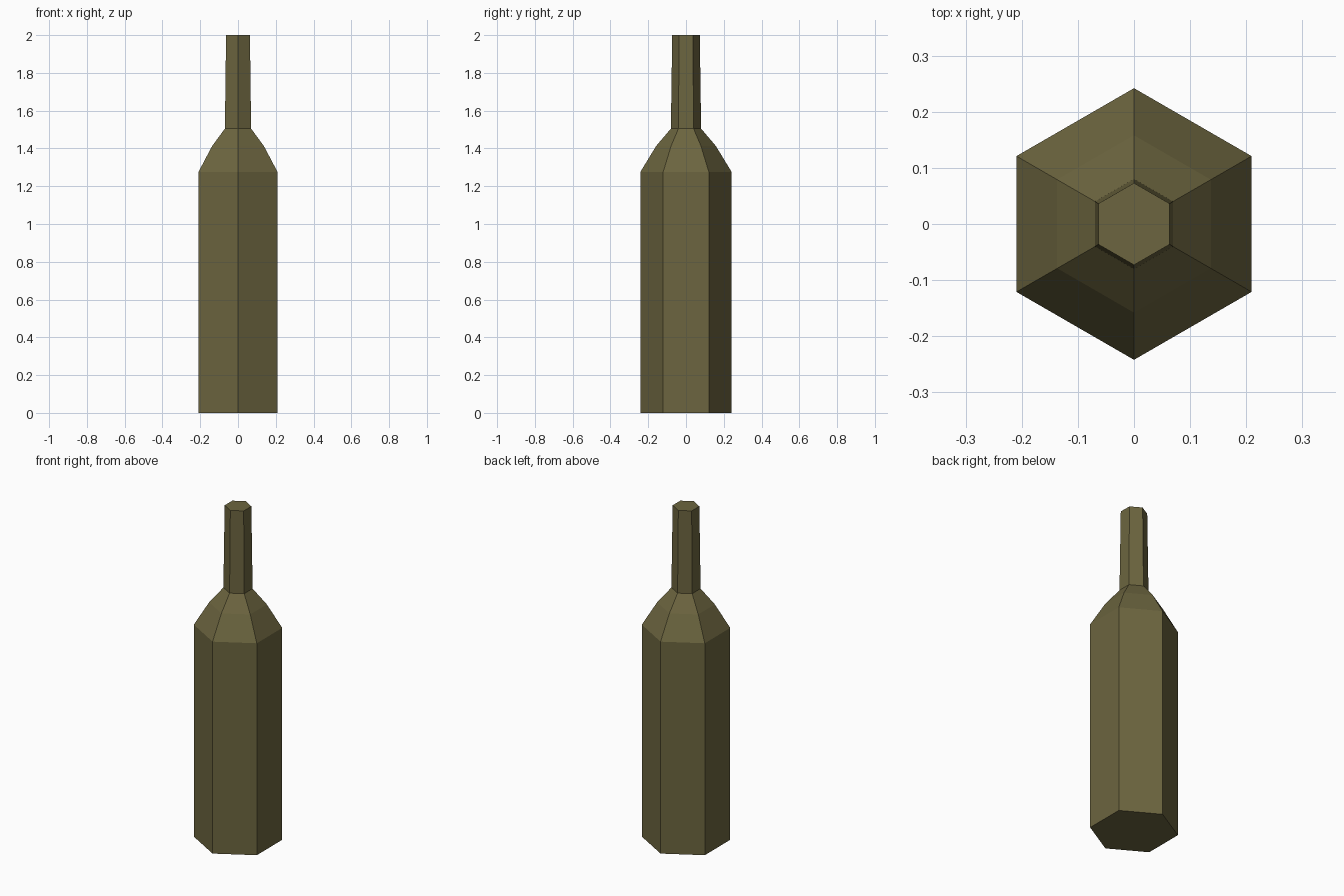
import bpy, bmesh
from math import cos, sin, pi

if "Cube" in bpy.data.objects:
    bpy.data.objects.remove(bpy.data.objects["Cube"])

SIDES = 6
# Bottle profile: (radius, height) from base to mouth
PROFILE = [(0.242, 0.0), (0.242, 1.275), (0.158, 1.413), (0.08, 1.505), (0.073, 2.0)]


def lathe(name, profile, sides):
    """Closed faceted solid of stacked rings, one corner pointing along y."""
    bm = bmesh.new()
    rings = []
    for r, z in profile:
        angles = [pi / 2 + 2 * pi * i / sides for i in range(sides)]
        rings.append([bm.verts.new((r * cos(a), r * sin(a), z)) for a in angles])
    for low, high in zip(rings, rings[1:]):
        for i in range(sides):
            j = (i + 1) % sides
            bm.faces.new((low[i], low[j], high[j], high[i]))
    bm.faces.new(rings[0][::-1])
    bm.faces.new(rings[-1])
    mesh = bpy.data.meshes.new(name)
    bm.to_mesh(mesh)
    bm.free()
    obj = bpy.data.objects.new(name, mesh)
    bpy.context.collection.objects.link(obj)
    return obj


# Hexagonal bottle: body, two-step shoulder and tapered neck
bottle = lathe("bottle", PROFILE, SIDES)

# Olive glass colour
glass = bpy.data.materials.new("olive_glass")
glass.diffuse_color = (0.15, 0.13, 0.05, 1)
glass.use_nodes = True
glass.node_tree.nodes["Principled BSDF"].inputs["Base Color"].default_value = glass.diffuse_color
bottle.data.materials.append(glass)
